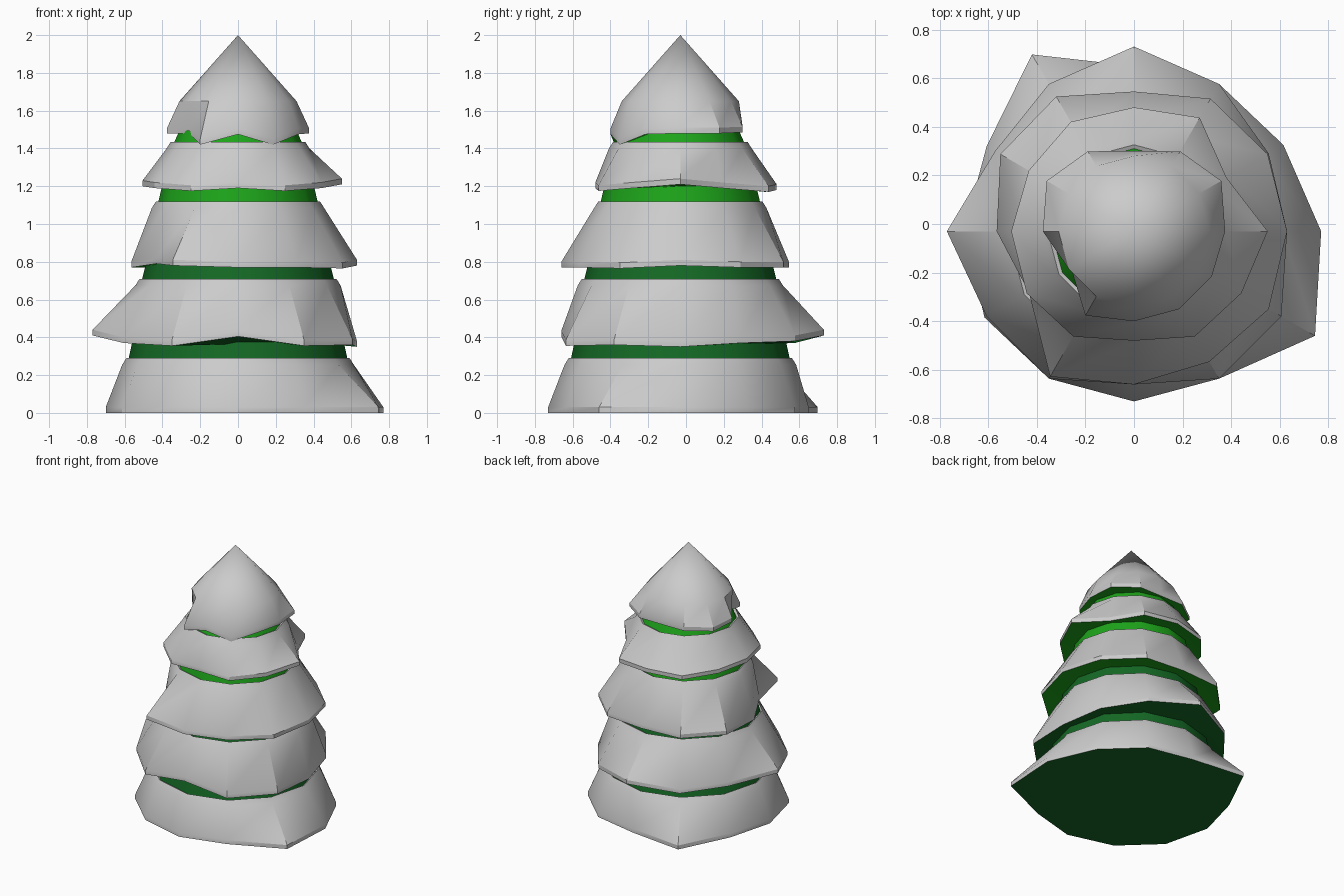
import bpy, bmesh, math

if "Cube" in bpy.data.objects:
    bpy.data.objects.remove(bpy.data.objects["Cube"])

N = 12
CY = -0.03  # trunk axis sits slightly forward of centre


def material(name, rgb):
    m = bpy.data.materials.new(name)
    m.diffuse_color = (*rgb, 1)
    m.use_nodes = True
    m.node_tree.nodes["Principled BSDF"].inputs["Base Color"].default_value = m.diffuse_color
    return m


DARK = material("dark_green", (0.007, 0.14, 0.018))
BRIGHT = material("bright_green", (0.012, 0.37, 0.01))


def ring(r, z):
    """12 points (x, y, z); r and z may be numbers or per-side lists."""
    rs = r if isinstance(r, list) else [r] * N
    zs = z if isinstance(z, list) else [z] * N
    return [(rs[i] * math.cos(math.tau * i / N),
             CY + rs[i] * math.sin(math.tau * i / N), zs[i]) for i in range(N)]


def loft(name, rings, mat=None, tip=None):
    """Skin a stack of rings, optionally closed to a tip point."""
    bm = bmesh.new()
    loops = [[bm.verts.new(p) for p in r] for r in rings]
    for a, b in zip(loops, loops[1:]):
        for i in range(N):
            j = (i + 1) % N
            bm.faces.new((a[i], a[j], b[j], b[i]))
    if tip is not None:
        t = bm.verts.new((0, CY, tip))
        for i in range(N):
            bm.faces.new((loops[-1][i], loops[-1][(i + 1) % N], t))
    me = bpy.data.meshes.new(name)
    bm.to_mesh(me)
    bm.free()
    ob = bpy.data.objects.new(name, me)
    bpy.context.collection.objects.link(ob)
    if mat:
        me.materials.append(mat)
    bpy.ops.object.select_all(action='DESELECT')
    ob.select_set(True)
    bpy.context.view_layer.objects.active = ob
    bpy.ops.object.shade_smooth_by_angle(angle=math.radians(30))
    return ob


# Per tier: rim radii (from +x, counter-clockwise), rim heights,
# underside height, top radius, top height, collar top radius, green
tiers = [
    ([.77, .71, .70, .68, .84, .70, .70, .71, .70, .70, .70, .86],
     0.0, 0.0, .595, .29, .56, DARK),
    ([.63, .64, .70, .76, .70, .66, .77, .70, .70, .63, .70, .70],
     [.35, .37, .38, .41, .37, .38, .41, .37, .355, .405, .355, .36],
     .365, .525, .71, .485, DARK),
    ([.63, .635, .63, .575, .64, .635, .565, .50, .69, .63, .62, .64],
     [.78, .77, .77, .77, .77, .77, .77, .79, .78, .77, .77, .765],
     .79, .438, 1.12, .40, BRIGHT),
    ([.55, .44, .54, .51, .52, .50, .505, .51, .50, .45, .50, .51],
     [1.21, 1.19, 1.17, 1.18, 1.17, 1.19, 1.20, 1.19, 1.175, 1.19, 1.175, 1.19],
     1.20, .36, 1.435, .31, BRIGHT),
    ([.375, .415, .38, .33, .38, .415, .375, .30, .40, .37, .37, .37],
     [1.48, 1.48, 1.485, 1.485, 1.485, 1.48, 1.48, 1.48, 1.42, 1.475, 1.42, 1.475],
     1.485, None, None, None, BRIGHT),
]

for k, (rim, rz, under, rt, zt, rc, green) in enumerate(tiers, 1):
    zs = rz if isinstance(rz, list) else [rz] * N
    rim_top = ring(rim, [z + .03 for z in zs])
    # snow blanket over the branches
    if rt:
        loft(f"snow_tier_{k}", [ring(rim, zs), rim_top, ring(rt + .018, zt - .035),
                                ring(rt - .004, zt), ring(rt - .045, zt - .02)])
    else:
        loft(f"snow_tier_{k}", [ring(rim, zs), rim_top, ring(.31, 1.65)], tip=2.0)
    # green underside of the tier
    inner = tiers[k - 2][5] - .03 if k > 1 else .3
    flip = loft(f"branch_underside_{k}", [ring(rim, zs), ring(inner, under)], green, tip=under)
    flip.data.flip_normals()
    # green collar showing between this tier and the next
    if rt:
        top = tiers[k][2]
        loft(f"branch_collar_{k}", [ring(rt - .01, zt - .03), ring(rc, top + .01)],
             DARK if k < 3 else BRIGHT)
